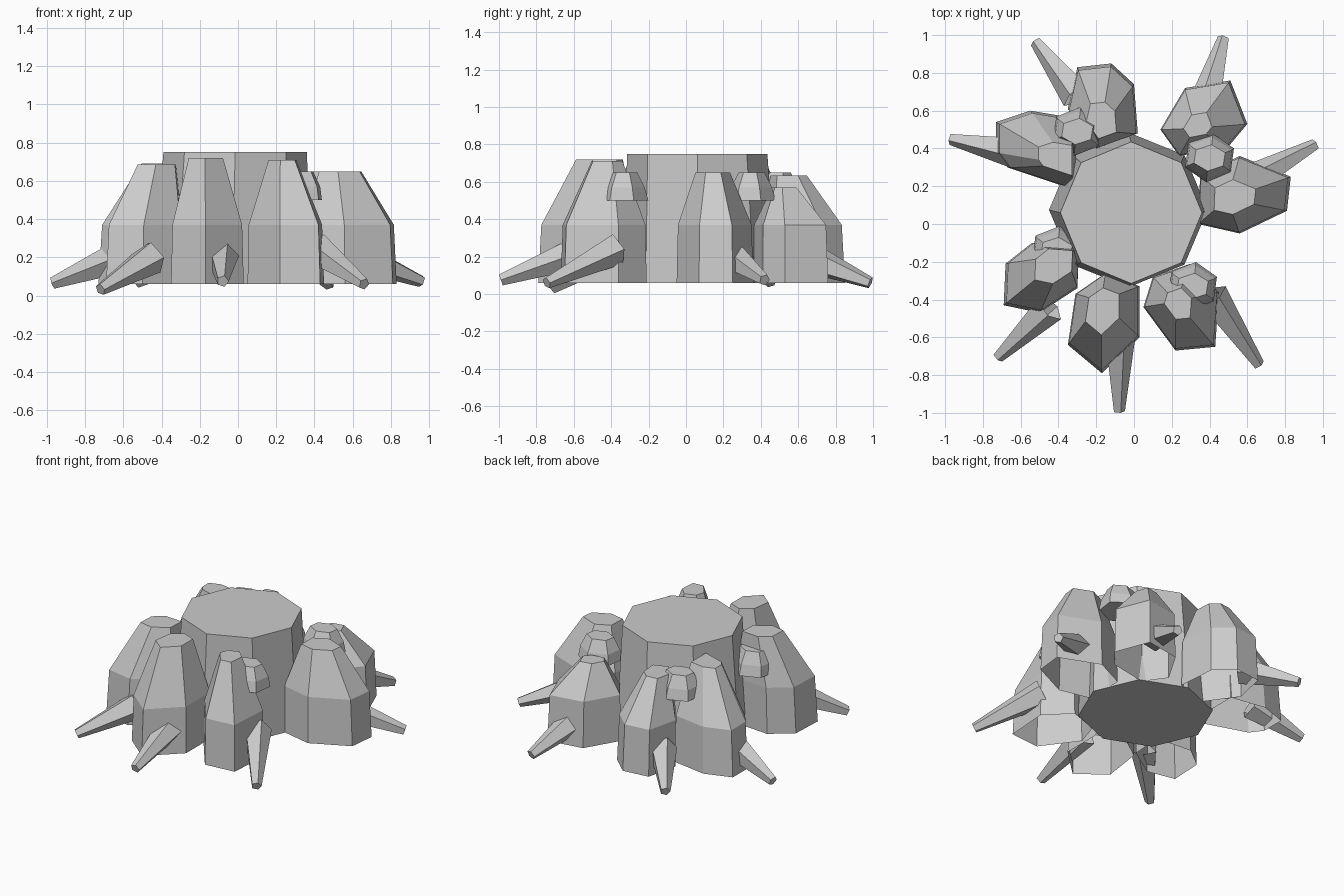
import bpy, bmesh, math
from mathutils import Vector

if "Cube" in bpy.data.objects:
    bpy.data.objects.remove(bpy.data.objects["Cube"], do_unlink=True)

stone = bpy.data.materials.new("grey_stone")
stone.use_nodes = True
stone.diffuse_color = (0.6, 0.6, 0.6, 1)
stone.node_tree.nodes["Principled BSDF"].inputs["Base Color"].default_value = (0.6, 0.6, 0.6, 1)

GROUND = 0.06


def loft(name, rings, cap_start=False):
    """Join rings of points with flat faces and close the last ring."""
    bm = bmesh.new()
    loops = [[bm.verts.new(p) for p in ring] for ring in rings]
    for low, high in zip(loops, loops[1:]):
        n = len(low)
        for i in range(n):
            j = (i + 1) % n
            bm.faces.new((low[i], low[j], high[j], high[i]))
    bm.faces.new(loops[-1])
    if cap_start:
        bm.faces.new(loops[0][::-1])
    bmesh.ops.recalc_face_normals(bm, faces=bm.faces)
    mesh = bpy.data.meshes.new(name)
    bm.to_mesh(mesh)
    bm.free()
    mesh.materials.append(stone)
    obj = bpy.data.objects.new(name, mesh)
    bpy.context.collection.objects.link(obj)
    return obj


def oval(x, y, z, rx, ry, sides, turn=0.0):
    """Flat ring of points around a centre."""
    angles = [turn + math.tau * i / sides for i in range(sides)]
    return [(x + rx * math.cos(t), y + ry * math.sin(t), z) for t in angles]


def rock(name, outline, top, height, top_scale):
    """Rock with steep lower walls that narrows to a small offset top."""
    points = [Vector(p) for p in outline]
    middle = sum(points, Vector((0, 0))) / len(points)
    top = Vector(top)
    rings = []
    for centre, scale, z in ((middle, 1.0, GROUND),
                             (middle.lerp(top, 0.1), 0.96, 0.37),
                             (top, top_scale, height)):
        rings.append([(*(centre + (p - middle) * scale), z) for p in points])
    loft(name, rings)


# Central pillar
loft("pillar", [oval(-0.03, 0.075, GROUND, 0.42, 0.41, 8),
                oval(-0.015, 0.06, 0.75, 0.375, 0.375, 8)], True)

# Leaning rocks: ground outline, top centre, top height, top scale
rock("back_rock", [(-0.35, 0.61), (-0.3, 0.83), (-0.12, 0.85), (0, 0.74), (0.02, 0.48), (-0.2, 0.4)],
     (-0.17, 0.56), 0.635, 0.43)
rock("back_left_rock", [(0.14, 0.5), (0.27, 0.72), (0.51, 0.76), (0.6, 0.53), (0.5, 0.41), (0.24, 0.36)],
     (0.34, 0.52), 0.57, 0.33)
rock("left_rock", [(0.35, 0.26), (0.56, 0.36), (0.83, 0.25), (0.81, 0.07), (0.56, -0.05), (0.34, 0)],
     (0.53, 0.14), 0.65, 0.45)
rock("front_left_rock", [(0.05, -0.44), (0.1, -0.28), (0.3, -0.21), (0.45, -0.36), (0.43, -0.65), (0.22, -0.67)],
     (0.235, -0.42), 0.71, 0.36)
rock("front_rock", [(-0.35, -0.64), (-0.31, -0.37), (-0.15, -0.26), (0.03, -0.33), (0.03, -0.6), (-0.17, -0.79)],
     (-0.165, -0.45), 0.72, 0.47)
rock("front_right_rock", [(-0.69, -0.43), (-0.68, -0.21), (-0.54, -0.1), (-0.29, -0.12), (-0.3, -0.34), (-0.5, -0.47)],
     (-0.43, -0.22), 0.685, 0.5)
rock("back_right_rock", [(-0.73, 0.38), (-0.73, 0.54), (-0.55, 0.6), (-0.31, 0.56), (-0.31, 0.18), (-0.67, 0.3)],
     (-0.43, 0.36), 0.69, 0.42)

# Small knobs resting between the rocks and the pillar
knobs = {
    "back_right_knob": (-0.3, 0.49, 0.5),
    "back_left_knob": (0.4, 0.35, 0.5),
    "front_left_knob": (0.31, -0.33, 0.5),
    "front_right_knob": (-0.41, -0.14, 0.45),
}
for name, (x, y, z) in knobs.items():
    loft(name, [oval(x, y, z, 0.14, 0.13, 6, 0.4),
                oval(x, y, z + 0.07, 0.13, 0.11, 6, 0.4),
                oval(x, y, z + 0.15, 0.09, 0.07, 6, 0.4)], True)

# Spikes pointing outward and down: root, tip
spikes = {
    "back_right_spike": ((-0.3, 0.68, 0.2), (-0.52, 0.965, 0.07)),
    "back_left_spike": ((0.38, 0.64, 0.2), (0.475, 0.985, 0.06)),
    "left_spike": ((0.6, 0.22, 0.22), (0.96, 0.42, 0.075)),
    "front_left_spike": ((0.41, -0.38, 0.24), (0.66, -0.745, 0.06)),
    "front_spike": ((-0.08, -0.58, 0.22), (-0.08, -0.99, 0.075)),
    "front_right_spike": ((-0.45, -0.44, 0.2), (-0.72, -0.705, 0.032)),
    "right_spike": ((-0.62, 0.38, 0.2), (-0.97, 0.45, 0.065)),
}
for name, (root, tip) in spikes.items():
    root, tip = Vector(root), Vector(tip)
    turn = (tip - root).to_track_quat("Z", "Y")
    rings = []
    for p, r in ((root, 0.09), (tip, 0.032)):
        rings.append([p + turn @ Vector(v) for v in oval(0, 0, 0, r, r, 5)])
    loft(name, rings)
